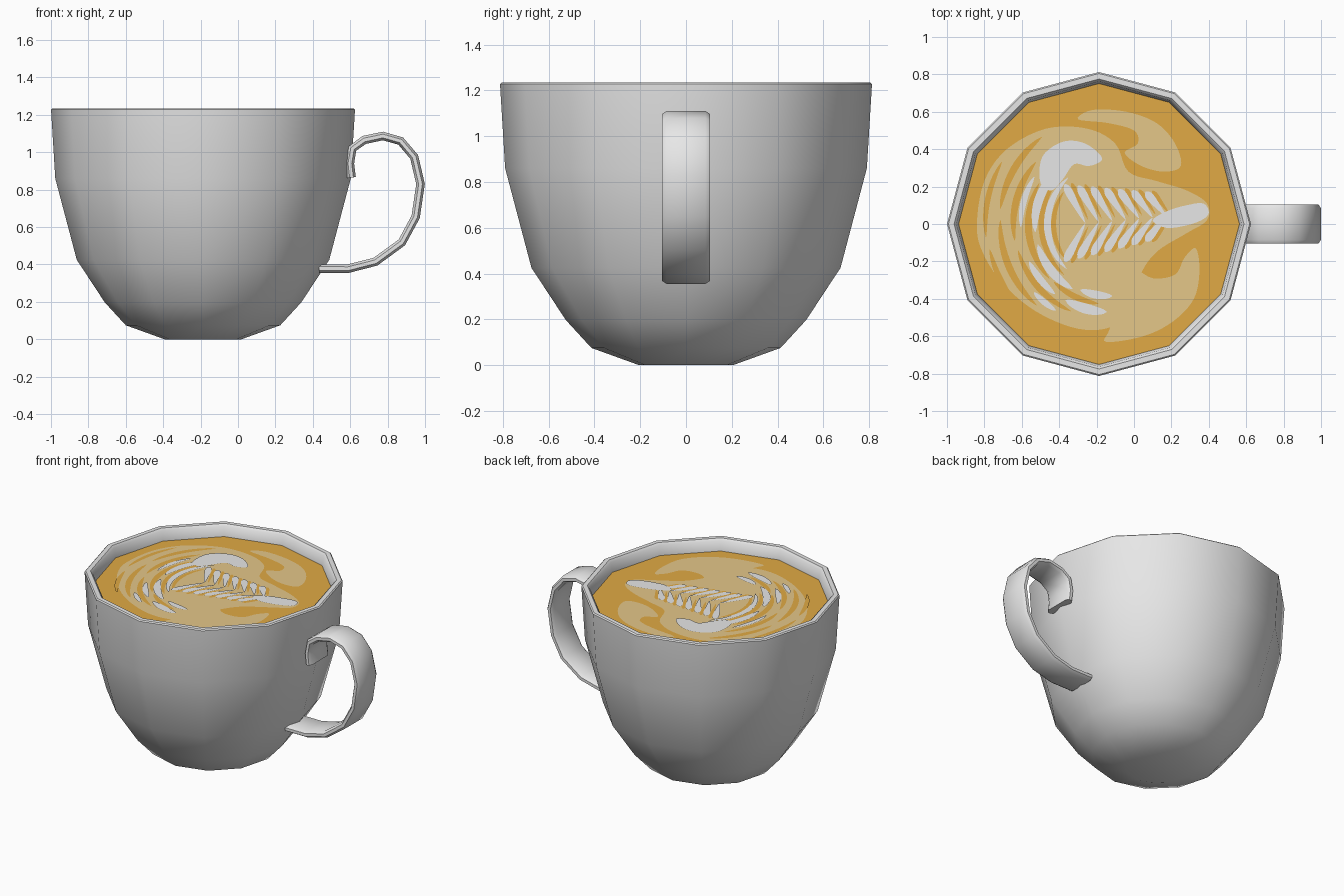
import bpy, bmesh, math
from mathutils import Vector

if "Cube" in bpy.data.objects:
    bpy.data.objects.remove(bpy.data.objects["Cube"])

CX = -0.187          # cup axis
COFFEE_Z = 1.155


def material(name, rgb):
    m = bpy.data.materials.new(name)
    m.diffuse_color = (*rgb, 1)
    m.use_nodes = True
    m.node_tree.nodes["Principled BSDF"].inputs["Base Color"].default_value = m.diffuse_color
    return m


WHITE = material("white_ceramic", (0.80, 0.80, 0.80))
BROWN = material("coffee_brown", (0.75, 0.40, 0.058))
TAN = material("foam_tan", (0.78, 0.57, 0.25))


def finish(bm, name, mats, smooth=True, fix=True):
    if fix:
        bmesh.ops.recalc_face_normals(bm, faces=bm.faces)
    me = bpy.data.meshes.new(name)
    bm.to_mesh(me)
    bm.free()
    for m in mats:
        me.materials.append(m)
    ob = bpy.data.objects.new(name, me)
    bpy.context.collection.objects.link(ob)
    if smooth:
        bpy.ops.object.select_all(action='DESELECT')
        ob.select_set(True)
        bpy.context.view_layer.objects.active = ob
        bpy.ops.object.shade_smooth_by_angle(angle=math.radians(42))
    return ob


def skin(bm, rings):
    """Join rings of points into a tube with closed ends."""
    vs = [[bm.verts.new(p) for p in r] for r in rings]
    n = len(vs[0])
    for a, b in zip(vs, vs[1:]):
        for i in range(n):
            j = (i + 1) % n
            bm.faces.new((a[i], a[j], b[j], b[i]))
    bm.faces.new(vs[0][::-1])
    bm.faces.new(vs[-1])


def ring(r, z, n=12):
    return [(CX + r * math.cos(i * math.tau / n), r * math.sin(i * math.tau / n), z)
            for i in range(n)]


# Cup: twelve-sided lathe, outer wall, rim, inner wall and inner floor
profile = [(0.205, 0), (0.413, 0.075), (0.525, 0.197), (0.675, 0.425), (0.79, 0.86),
           (0.8125, 1.228), (0.805, 1.235), (0.775, 1.235), (0.762, 1.222),
           (0.75, 1.15), (0.73, 0.86), (0.62, 0.45), (0.38, 0.13)]
bm = bmesh.new()
skin(bm, [ring(r, z) for r, z in profile])
finish(bm, "cup", [WHITE])

# Handle: flat rounded strap swept along a path in the xz plane
path = [(0.607, 0.865), (0.598, 0.94), (0.612, 1.02), (0.675, 1.066), (0.775, 1.087),
        (0.87, 1.06), (0.942, 0.975), (0.976, 0.83), (0.95, 0.655), (0.876, 0.518),
        (0.735, 0.415), (0.59, 0.378), (0.432, 0.378)]
section = [(-0.105, -0.01), (-0.085, -0.023), (0.085, -0.023), (0.105, -0.01),
           (0.105, 0.01), (0.085, 0.023), (-0.085, 0.023), (-0.105, 0.01)]
rings = []
for i, p in enumerate(path):
    a, b = path[max(i - 1, 0)], path[min(i + 1, len(path) - 1)]
    t = Vector((b[0] - a[0], b[1] - a[1])).normalized()
    rings.append([(p[0] - t.y * d, y, p[1] + t.x * d) for y, d in section])
bm = bmesh.new()
skin(bm, rings)
finish(bm, "handle", [WHITE])

# Coffee surface
bm = bmesh.new()
bm.faces.new([bm.verts.new(p) for p in ring(0.751, COFFEE_Z)])
finish(bm, "coffee", [BROWN], smooth=False, fix=False)

# Latte art: thin layers, tan below, brown gaps, white on top
art = bmesh.new()
LAYER = {"tan": (0, 0.003), "brown": (1, 0.006), "white": (2, 0.009)}


def plate(pts, col):
    idx, dz = LAYER[col]
    f = art.faces.new([art.verts.new((x, y, COFFEE_Z + dz)) for x, y in pts])
    f.normal_update()
    if f.normal.z < 0:
        f.normal_flip()
    f.material_index = idx


def blob(pts, col, steps=5):
    """Smooth closed outline through a few points."""
    n, out = len(pts), []
    for i in range(n):
        a, b, c, d = (Vector(pts[(i + k - 1) % n]) for k in range(4))
        for s in range(steps):
            t = s / steps
            out.append(0.5 * (2 * b + (c - a) * t + (2 * a - 5 * b + 4 * c - d) * t * t
                              + (3 * b - a - 3 * c + d) * t ** 3))
    plate(out, col)


def crescent(r, a0, a1, w, col, cx=-0.13, cy=0.0, n=14):
    """Tapered arc stroke, angles in degrees."""
    outer, inner = [], []
    for i in range(n + 1):
        t = i / n
        a = math.radians(a0 + (a1 - a0) * t)
        h = w * 0.5 * (0.08 + math.sin(math.pi * t) ** 0.6) if 0 < t < 1 else w * 0.04
        for lst, rr in ((outer, r + h), (inner, r - h)):
            lst.append((cx + rr * math.cos(a), cy + rr * math.sin(a)))
    plate(outer + inner[::-1], col)


def petal(x0, y0, x1, y1, w, col):
    """Drop-shaped stroke, narrow at the start and round at the end."""
    p, d = Vector((x0, y0)), Vector((x1 - x0, y1 - y0))
    s = Vector((-d.y, d.x)).normalized() * w / 2
    blob([p, p + d * 0.5 + s * 0.8, p + d * 0.85 + s, p + d,
          p + d * 0.85 - s, p + d * 0.5 - s * 0.8], col, 3)


# Foam body, upper swirl and lower swirl
blob([(-0.84, 0), (-0.80, 0.23), (-0.68, 0.40), (-0.47, 0.51), (-0.25, 0.51), (-0.1, 0.43),
      (-0.03, 0.28), (0.12, 0.23), (0.28, 0.18), (0.39, 0.11), (0.39, 0.02), (0.28, -0.05),
      (0.12, -0.15), (0.03, -0.28), (-0.02, -0.45), (-0.12, -0.55), (-0.3, -0.56),
      (-0.52, -0.47), (-0.70, -0.32), (-0.81, -0.15)], "tan")
blob([(-0.3, 0.56), (-0.22, 0.61), (-0.04, 0.60), (0.12, 0.54), (0.22, 0.43), (0.25, 0.31),
      (0.16, 0.28), (0.04, 0.31), (-0.05, 0.38), (0.02, 0.43), (0.0, 0.50), (-0.14, 0.54)], "tan")
blob([(0.33, -0.13), (0.35, -0.25), (0.32, -0.40), (0.21, -0.52), (0.05, -0.60), (-0.15, -0.63),
      (-0.13, -0.56), (-0.1, -0.4), (-0.02, -0.24), (0.1, -0.29), (0.22, -0.27), (0.27, -0.18)], "tan")

# Curved layers around the left side
for r, a0, a1, w in [(0.665, 150, 186, 0.028), (0.655, 192, 220, 0.028), (0.59, 128, 172, 0.035),
                     (0.585, 178, 228, 0.035), (0.515, 140, 190, 0.035), (0.51, 196, 246, 0.032),
                     (0.435, 150, 222, 0.035), (0.43, 226, 262, 0.03), (0.365, 140, 228, 0.03),
                     (0.30, 145, 220, 0.025)]:
    crescent(r, a0, a1, w, "brown")
for r, a0, a1, w in [(0.475, 148, 182, 0.03), (0.475, 205, 232, 0.035), (0.40, 135, 186, 0.045),
                     (0.40, 196, 240, 0.045), (0.333, 132, 226, 0.035), (0.47, 240, 268, 0.05),
                     (0.385, 246, 272, 0.04), (0.545, 222, 238, 0.03)]:
    crescent(r, a0, a1, w, "white")

# White head at the upper left
blob([(-0.50, 0.22), (-0.49, 0.36), (-0.38, 0.44), (-0.26, 0.43), (-0.17, 0.35), (-0.24, 0.31),
      (-0.32, 0.32), (-0.38, 0.24), (-0.44, 0.18)], "white")

# Feathered leaf along the stem
for i in range(7):
    x = -0.28 + i * 0.072
    y = 0.005 + i * 0.006
    reach = 0.215 - 0.013 * i
    for side in (1, -1):
        tip = (x - 0.09, y + side * reach)
        petal(x + 0.036, y + side * 0.015, tip[0] + 0.036, tip[1], 0.026, "brown")
        petal(x + 0.02, y, tip[0], tip[1] * 0.97, 0.042, "white")
blob([(0.10, 0.02), (0.18, 0.07), (0.28, 0.10), (0.37, 0.11), (0.40, 0.06), (0.36, 0.02),
      (0.27, -0.01), (0.17, -0.02)], "white")

finish(art, "latte_art", [TAN, BROWN, WHITE], smooth=False, fix=False)
